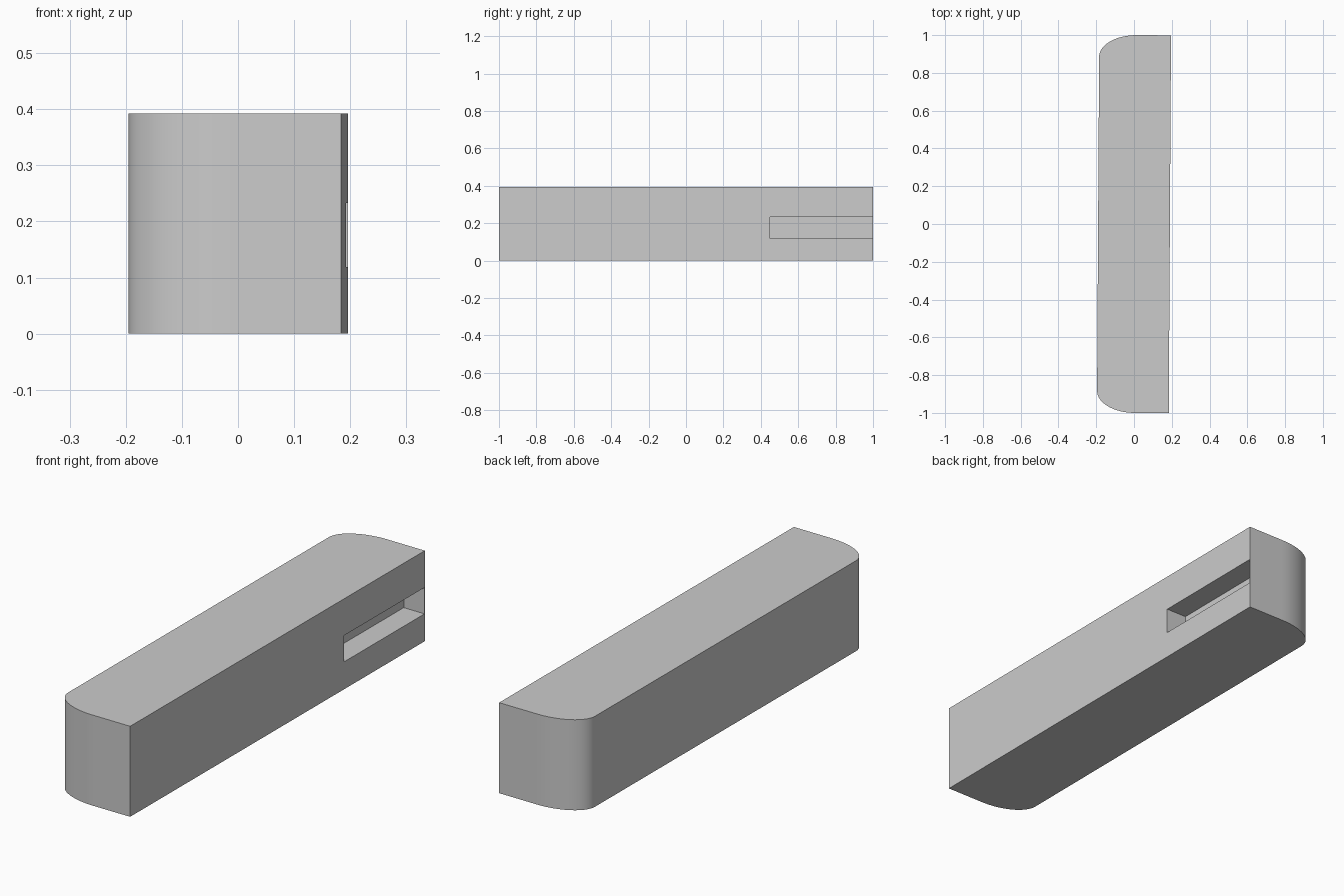
import bpy, bmesh, math

if "Cube" in bpy.data.objects:
    bpy.data.objects.remove(bpy.data.objects["Cube"])

HEIGHT, HALF_W, HALF_L = 0.392, 0.19, 1.0
TILT = -0.006  # the bar is turned very slightly about z


def prism(name, outline, z0, z1):
    """Extrude a counter-clockwise xy outline from z0 to z1."""
    bm = bmesh.new()
    base = bm.faces.new([bm.verts.new((x, y, z0)) for x, y in outline])
    top = bmesh.ops.extrude_face_region(bm, geom=[base])
    verts = [v for v in top["geom"] if isinstance(v, bmesh.types.BMVert)]
    bmesh.ops.translate(bm, verts=verts, vec=(0, 0, z1 - z0))
    bmesh.ops.recalc_face_normals(bm, faces=bm.faces)
    mesh = bpy.data.meshes.new(name)
    bm.to_mesh(mesh)
    bm.free()
    obj = bpy.data.objects.new(name, mesh)
    bpy.context.collection.objects.link(obj)
    obj.rotation_euler.z = TILT
    return obj


# Bar with two elliptical corners on the left side
STEPS, RX, RY = 16, 0.20, 0.115
arc = []
for i in range(STEPS + 1):
    a = math.pi / 2 * (1 + i / STEPS)
    arc.append((-HALF_W + RX + RX * math.cos(a), HALF_L - RY + RY * math.sin(a)))
outline = [(HALF_W, -HALF_L), (HALF_W, HALF_L)] + arc
outline += [(x, -y) for x, y in reversed(arc)]
bar = prism("rounded_bar", outline, 0, HEIGHT)

# Slot in the right side, closed by a paper-thin wall at the back end
slot = prism("slot_cutter",
             [(0.09, 0.45), (0.25, 0.45), (0.25, 0.998), (0.09, 0.998)],
             0.119, 0.233)
slot.hide_render = True
cut = bar.modifiers.new("slot", "BOOLEAN")
cut.operation, cut.solver, cut.object = "DIFFERENCE", "EXACT", slot

bpy.context.view_layer.objects.active = bar
bar.select_set(True)
bpy.ops.object.modifier_apply(modifier=cut.name)
bpy.data.objects.remove(slot)
bpy.ops.object.shade_smooth_by_angle(angle=math.radians(30))
